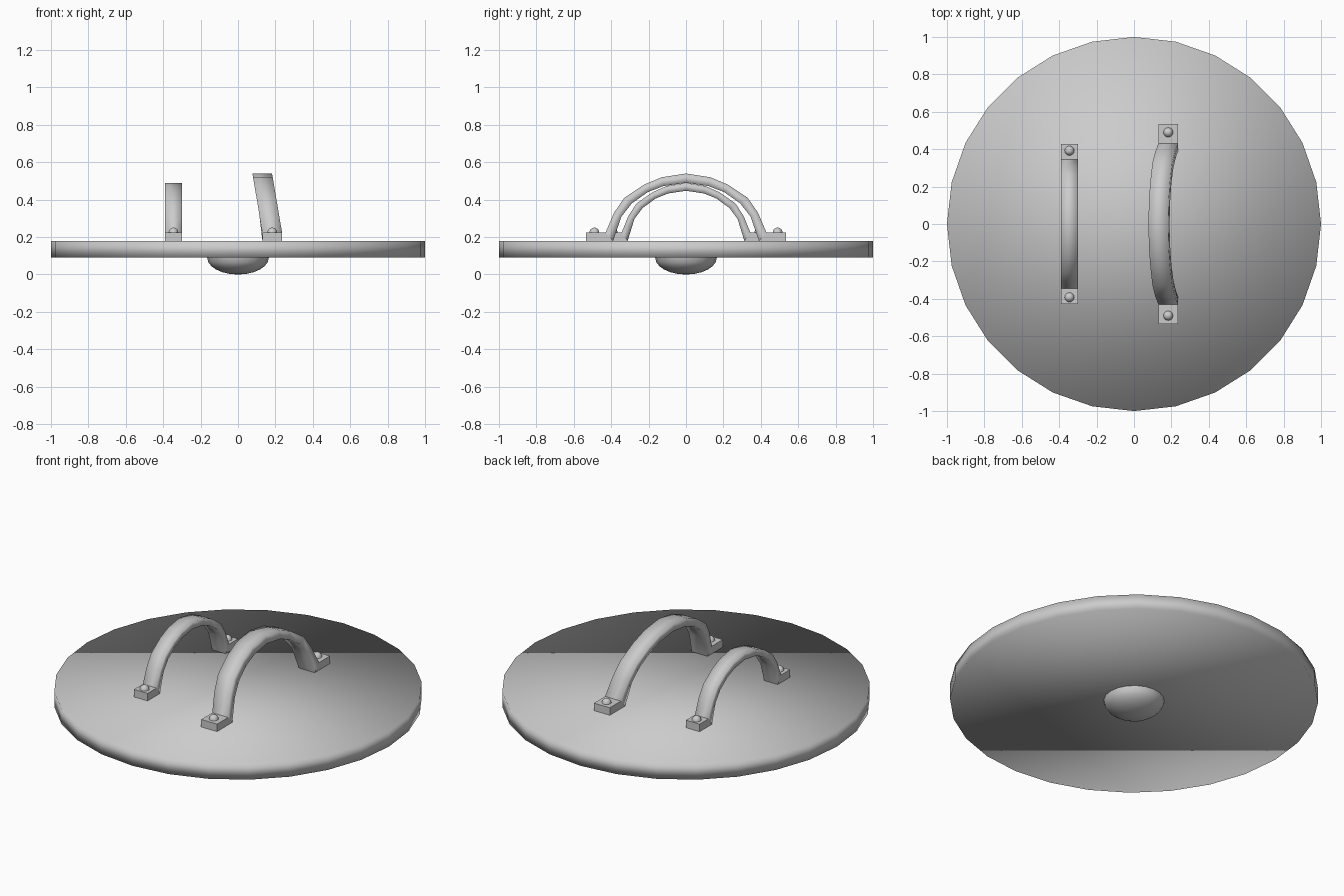
import bpy, bmesh

default = bpy.data.objects.get("Cube")
if default:
    bpy.data.objects.remove(default, do_unlink=True)

GREY = (0.6, 0.6, 0.6, 1)
metal = bpy.data.materials.new("light_grey")
metal.use_nodes = True
metal.diffuse_color = GREY
metal.node_tree.nodes["Principled BSDF"].inputs["Base Color"].default_value = GREY

TOP = 0.18       # upper face of the disc
BOTTOM = 0.09    # lower face of the disc
FOOT = 0.225     # upper face of the handle feet


def finish(name, bm, smooth=lambda f: True):
    bmesh.ops.recalc_face_normals(bm, faces=bm.faces)
    for f in bm.faces:
        f.smooth = smooth(f)
    mesh = bpy.data.meshes.new(name)
    bm.to_mesh(mesh)
    bm.free()
    mesh.materials.append(metal)
    obj = bpy.data.objects.new(name, mesh)
    bpy.context.collection.objects.link(obj)
    return obj


def dome(name, centre, radius, height, segments, rings):
    """Half ellipsoid; a negative height hangs downwards."""
    bm = bmesh.new()
    bmesh.ops.create_uvsphere(bm, u_segments=segments, v_segments=rings, radius=1)
    low = [v for v in bm.verts if v.co.z < -0.01]
    bmesh.ops.delete(bm, geom=low, context='VERTS')
    for v in bm.verts:
        v.co.x, v.co.y, v.co.z = v.co.x * radius, v.co.y * radius, v.co.z * height
    finish(name, bm).location = centre


# Round shield plate, softly shaded over its rim
bm = bmesh.new()
bmesh.ops.create_cone(bm, cap_ends=True, segments=28, radius1=1, radius2=1,
                      depth=TOP - BOTTOM)
finish("shield_disc", bm).location.z = (TOP + BOTTOM) / 2

# Boss on the outer face
dome("boss", (0, 0, BOTTOM), 0.165, -BOTTOM, 20, 12)

# Half profiles of a strap handle (y, z), from foot to crown
OUTER = [(0.535, FOOT), (0.43, FOOT), (0.385, 0.33), (0.33, 0.41),
         (0.225, 0.48), (0.13, 0.52), (0, 0.54)]
INNER = [(0.535, TOP), (0.39, TOP), (0.345, 0.31), (0.29, 0.38),
         (0.205, 0.44), (0.12, 0.473), (0, 0.49)]


def handle(name, x, width, length, height, lean):
    """Strap with two flat feet, scaled from the profile and leaning sideways."""
    def mirrored(half):
        return [(-y, z) for y, z in half] + [(y, z) for y, z in reversed(half[:-1])]

    bm = bmesh.new()
    sections = []
    for outer, inner in zip(mirrored(OUTER), mirrored(INNER)):
        ring = []
        for (y, z), side in ((outer, -1), (outer, 1), (inner, 1), (inner, -1)):
            rise = max(0, z - FOOT)
            ring.append(bm.verts.new((x + side * width / 2 + lean * rise,
                                      y * length, min(z, FOOT) + rise * height)))
        sections.append(ring)
    for a, b in zip(sections, sections[1:]):
        for i in range(4):
            j = (i + 1) % 4
            bm.faces.new((a[i], a[j], b[j], b[i]))
    bm.faces.new(sections[0])
    bm.faces.new(sections[-1])
    # Feet stay flat, the arch is smooth
    finish(name, bm, lambda f: max(v.co.z for v in f.verts) > FOOT + 0.01)
    for end, side in (("front", -1), ("back", 1)):
        dome(f"{name}_{end}_rivet", (x, side * 0.49 * length, FOOT),
             0.026, 0.026, 12, 8)


handle("small_handle", -0.345, 0.09, 0.8, 0.84, 0)
handle("large_handle", 0.183, 0.105, 1, 1, -0.17)
